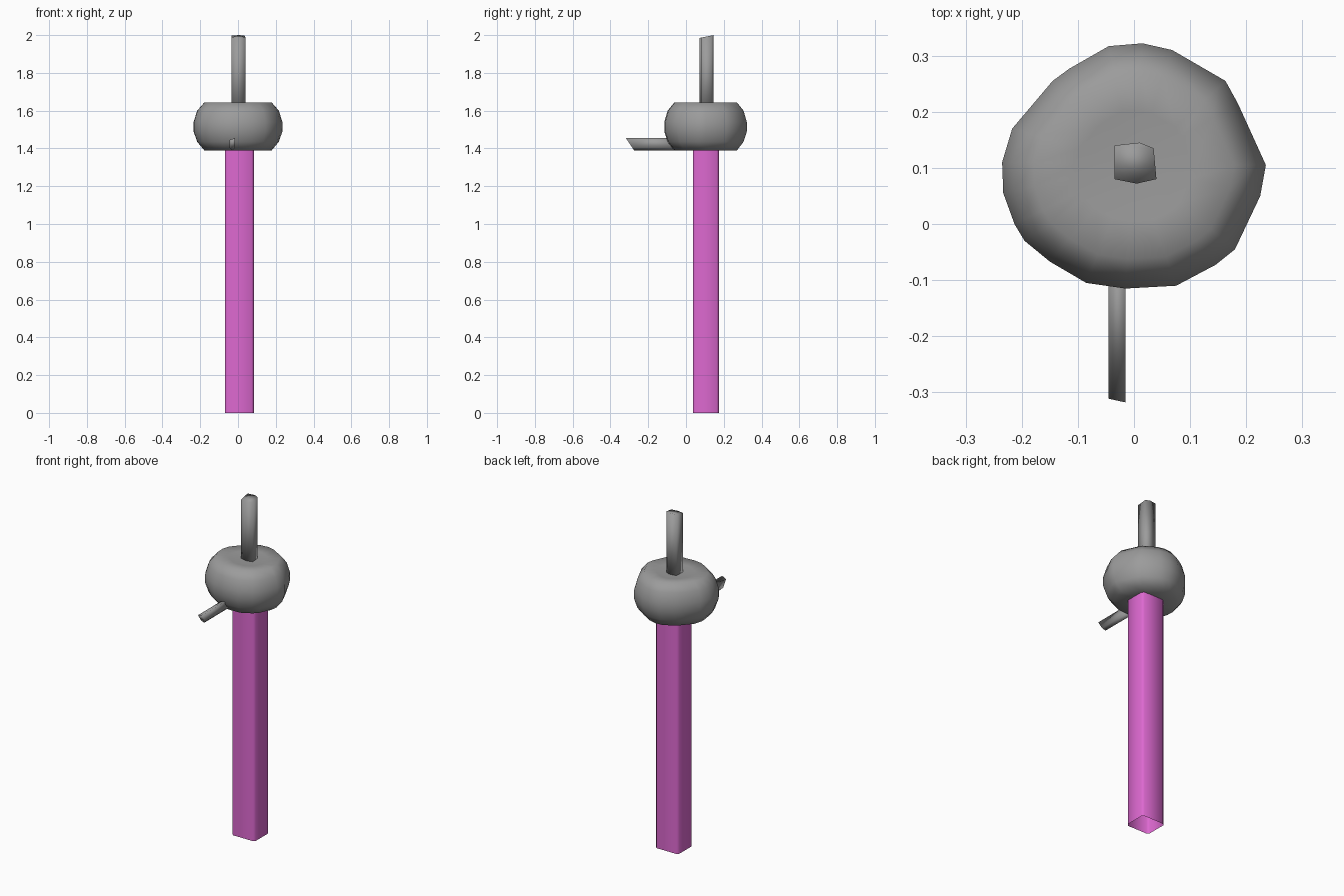
import bpy, bmesh, math
from mathutils import Vector

if "Cube" in bpy.data.objects:
    bpy.data.objects.remove(bpy.data.objects["Cube"])


def material(name, rgb):
    mat = bpy.data.materials.new(name)
    mat.diffuse_color = (*rgb, 1)
    mat.use_nodes = True
    mat.node_tree.nodes["Principled BSDF"].inputs["Base Color"].default_value = mat.diffuse_color
    return mat


MAGENTA = material("handle_magenta", (0.72, 0.14, 0.63))
DARK_GREY = material("dark_grey", (0.33, 0.33, 0.33))


def loft(name, rings, mat, angle, cap_bottom=True):
    """Skin a list of equal-length point rings and cap the ends."""
    bm = bmesh.new()
    rows = [[bm.verts.new(p) for p in ring] for ring in rings]
    n = len(rows[0])
    for a, b in zip(rows, rows[1:]):
        for i in range(n):
            j = (i + 1) % n
            bm.faces.new((a[i], a[j], b[j], b[i]))
    if cap_bottom:
        bm.faces.new(rows[0])
    bm.faces.new(rows[-1])
    bmesh.ops.recalc_face_normals(bm, faces=bm.faces)
    me = bpy.data.meshes.new(name)
    bm.to_mesh(me)
    bm.free()
    me.materials.append(mat)
    ob = bpy.data.objects.new(name, me)
    bpy.context.collection.objects.link(ob)
    bpy.ops.object.select_all(action='DESELECT')
    ob.select_set(True)
    bpy.context.view_layer.objects.active = ob
    bpy.ops.object.shade_smooth_by_angle(angle=math.radians(angle))
    return ob


# Handle: square post with softened corners, open at the bottom
X0, X1, Y0, Y1, C = -0.07, 0.084, 0.036, 0.174, 0.012
post = [(X0 + C, Y0), (X1 - C, Y0), (X1, Y0 + C), (X1, Y1 - C),
        (X1 - C, Y1), (X0 + C, Y1), (X0, Y1 - C), (X0, Y0 + C)]
loft("handle", [[(x, y, z) for x, y in post] for z in (0, 1.42)],
     MAGENTA, 50, cap_bottom=False)

# Head: uneven flattened ball, outline seen from above scaled along a profile
outline = [(0.235, 0.105), (0.225, 0.05), (0.18, -0.045), (0.145, -0.073),
           (0.075, -0.11), (-0.015, -0.115), (-0.085, -0.105), (-0.15, -0.067),
           (-0.195, -0.03), (-0.213, 0.0), (-0.233, 0.055), (-0.235, 0.11),
           (-0.217, 0.17), (-0.145, 0.255), (-0.115, 0.277), (-0.045, 0.317),
           (0.015, 0.322), (0.068, 0.31), (0.163, 0.255), (0.185, 0.215)]
profile = [(0.25, 1.395), (0.76, 1.39), (0.92, 1.435), (1.0, 1.49),
           (1.0, 1.54), (0.92, 1.60), (0.76, 1.643), (0.45, 1.638), (0.18, 1.635)]
mid = Vector((0.0, 0.105))
head = []
for s, z in profile:
    flat = [mid + (Vector(p) - mid) * s for p in outline]
    head.append([(p.x, p.y, z) for p in flat])
loft("head", head, DARK_GREY, 60)

# Top spike: six-sided rod with a slanted tip
rod = [(-0.035, 0.08), (0.005, 0.072), (0.04, 0.08),
       (0.035, 0.135), (0.01, 0.145), (-0.035, 0.14)]
spike = [[(x, y, 1.60) for x, y in rod],
         [(x, y, 1.985 + (y - 0.072) * 0.2) for x, y in rod]]
loft("top_spike", spike, DARK_GREY, 180)

# Front prong: thin rod with an end cut back towards the bottom
section = [(-0.045, 1.405), (-0.03, 1.39), (-0.015, 1.405),
           (-0.015, 1.455), (-0.045, 1.445)]
prong = [[(x, -0.02, z) for x, z in section],
         [(x, -0.318 + (1.455 - z) * 0.66, z) for x, z in section]]
loft("front_prong", prong, DARK_GREY, 180)
